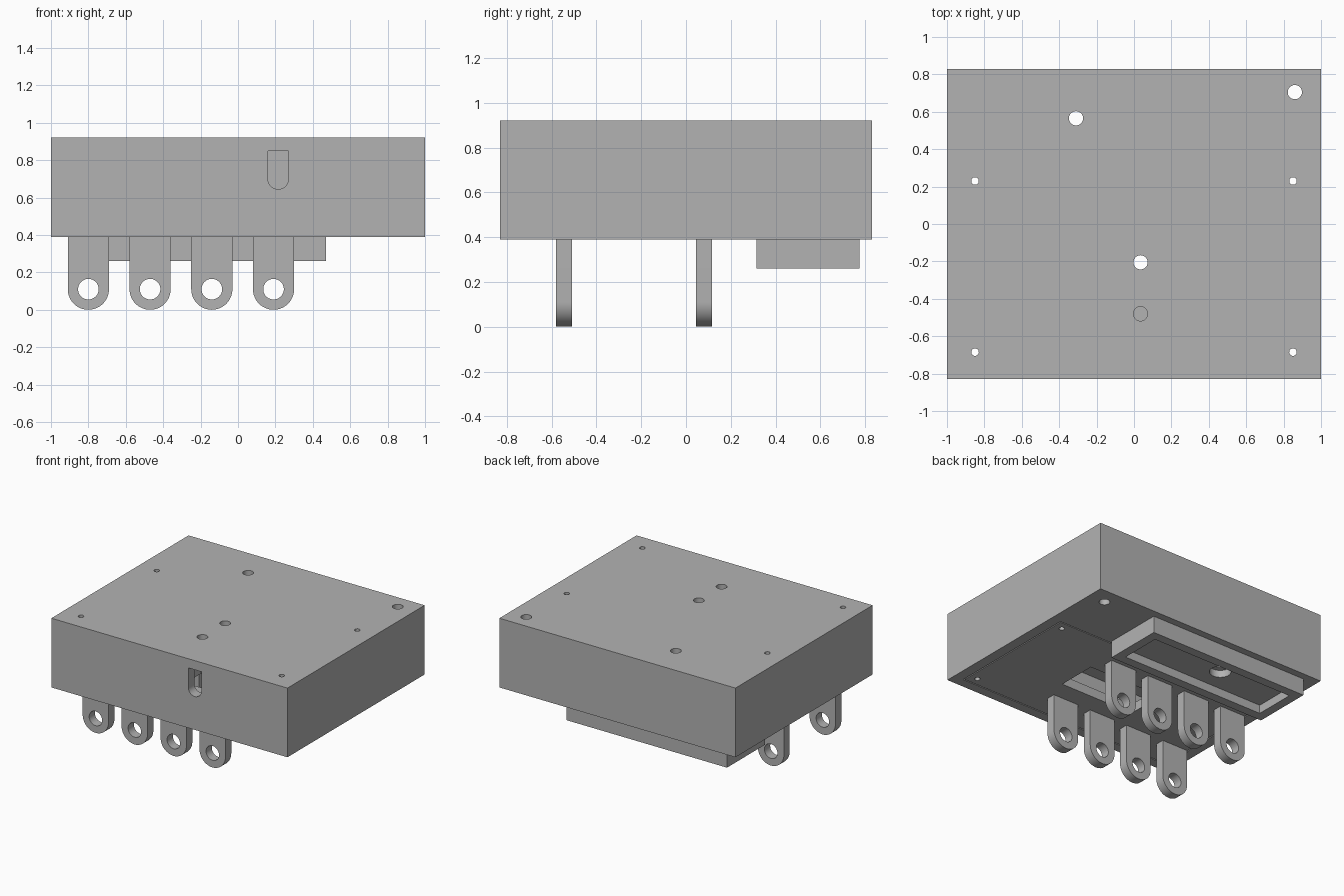
import bpy, bmesh, math
from mathutils import Matrix, Vector

cube = bpy.data.objects.get("Cube")
if cube:
    bpy.data.objects.remove(cube, do_unlink=True)

grey = bpy.data.materials.new("plain grey")
grey.use_nodes = True
COLOUR = (0.45, 0.45, 0.45, 1)
grey.diffuse_color = COLOUR
grey.node_tree.nodes["Principled BSDF"].inputs["Base Color"].default_value = COLOUR

TOP, BASE = 0.92, 0.39      # housing top and underside
WALL = 0.07
GAP = 0.008                 # clearance round the cover


def finish(name, bm):
    bmesh.ops.recalc_face_normals(bm, faces=bm.faces)
    mesh = bpy.data.meshes.new(name)
    bm.to_mesh(mesh)
    bm.free()
    mesh.materials.append(grey)
    obj = bpy.data.objects.new(name, mesh)
    bpy.context.collection.objects.link(obj)
    return obj


def box(name, x, y, z):
    """Box from three (low, high) ranges."""
    bm = bmesh.new()
    size = [r[1] - r[0] for r in (x, y, z)]
    centre = Vector([(r[0] + r[1]) / 2 for r in (x, y, z)])
    bmesh.ops.create_cube(bm, size=1, matrix=Matrix.Translation(centre) @ Matrix.Diagonal((*size, 1)))
    return finish(name, bm)


def rod(name, x, y, z, radius, axis="Z"):
    """Cylinder along z (z is a range) or along y (y is a range)."""
    bm = bmesh.new()
    span = z if axis == "Z" else y
    centre = (x, y, sum(z) / 2) if axis == "Z" else (x, sum(y) / 2, z)
    turn = Matrix.Rotation(math.pi / 2, 4, "X") if axis == "Y" else Matrix()
    bmesh.ops.create_cone(bm, cap_ends=True, segments=48, radius1=radius, radius2=radius,
                          depth=span[1] - span[0], matrix=Matrix.Translation(centre) @ turn)
    return finish(name, bm)


def rounded_tab(name, x, y, low, high, radius):
    """Flat-topped tab with a half-round lower end, extruded along y."""
    steps = 24
    outline = [(x + radius, high), (x - radius, high)]
    outline += [(x + radius * math.cos(a), low + radius + radius * math.sin(a))
                for a in (math.pi * (1 + i / steps) for i in range(steps + 1))]
    bm = bmesh.new()
    face = bm.faces.new([bm.verts.new((px, y[0], pz)) for px, pz in outline])
    side = bmesh.ops.extrude_face_region(bm, geom=[face])["geom"]
    bmesh.ops.translate(bm, vec=(0, y[1] - y[0], 0),
                        verts=[v for v in side if isinstance(v, bmesh.types.BMVert)])
    return finish(name, bm)


def cut(target, *cutters):
    """Subtract each cutter, then remove it."""
    for cutter in cutters:
        cutter.hide_render = True
        mod = target.modifiers.new("cut", "BOOLEAN")
        mod.operation, mod.solver, mod.object = "DIFFERENCE", "EXACT", cutter
        bpy.context.view_layer.objects.active = target
        bpy.ops.object.modifier_apply(modifier=mod.name)
        bpy.data.objects.remove(cutter, do_unlink=True)


def smooth(obj):
    bpy.ops.object.select_all(action="DESELECT")
    obj.select_set(True)
    bpy.context.view_layer.objects.active = obj
    bpy.ops.object.shade_smooth_by_angle(angle=math.radians(30))


through = (0.1, 1.1)
screws = [(sx * 0.85, y) for sx in (-1, 1) for y in (-0.685, 0.23)]
cover_x, cover_y = (-0.92, 0.92), (-0.755, 0.30)

# Housing: cavity, cover seat, cable slot and drilled holes
housing = box("housing", (-1, 1), (-0.83, 0.83), (BASE, TOP))
cut(housing,
    box("cavity", (-0.78, 0.78), cover_y, (BASE - 0.1, TOP - WALL)),
    box("seat", cover_x, cover_y, (BASE - 0.1, BASE + WALL)),
    rounded_tab("slot", 0.215, (-0.9, -0.7), 0.645, TOP - WALL, 0.055))
for x, y in ((0.035, -0.48), (0.035, -0.205), (-0.31, 0.565), (0.86, 0.705)):
    cut(housing, rod("bore", x, y, through, 0.038))
for x, y in screws:
    cut(housing, rod("bore", x, y, through, 0.02))
smooth(housing)

# Bottom cover with its rectangular opening and screw holes
cover = box("bottom_cover", (cover_x[0] + GAP, cover_x[1] - GAP),
            (cover_y[0] + GAP, cover_y[1] - GAP), (BASE, BASE + WALL))
cut(cover, box("window", (-0.28, 0.35), (-0.36, -0.05), (0.3, 0.6)))
for x, y in screws:
    cut(cover, rod("bore", x, y, through, 0.02))
smooth(cover)

# Shallow tray under the rear, with a counterbored hole
tray = box("rear_tray", (-0.89, 0.47), (0.315, 0.775), (0.26, BASE))
cut(tray,
    box("pocket", (-0.82, 0.40), (0.385, 0.705), (0.2, 0.325)),
    rod("counterbore", -0.31, 0.565, (0.2, BASE - 0.01), 0.076),
    rod("bore", -0.31, 0.565, through, 0.038))
smooth(tray)

# Two rows of hinge lugs
for row, y in (("front", -0.545), ("rear", 0.08)):
    for i in range(4):
        x = -0.80 + 0.33 * i
        lug = rounded_tab(f"{row}_lug_{i + 1}", x, (y - 0.035, y + 0.035), 0, BASE + 0.02, 0.11)
        cut(lug, rod("pin_hole", x, (y - 0.2, y + 0.2), 0.11, 0.055, "Y"))
        smooth(lug)
